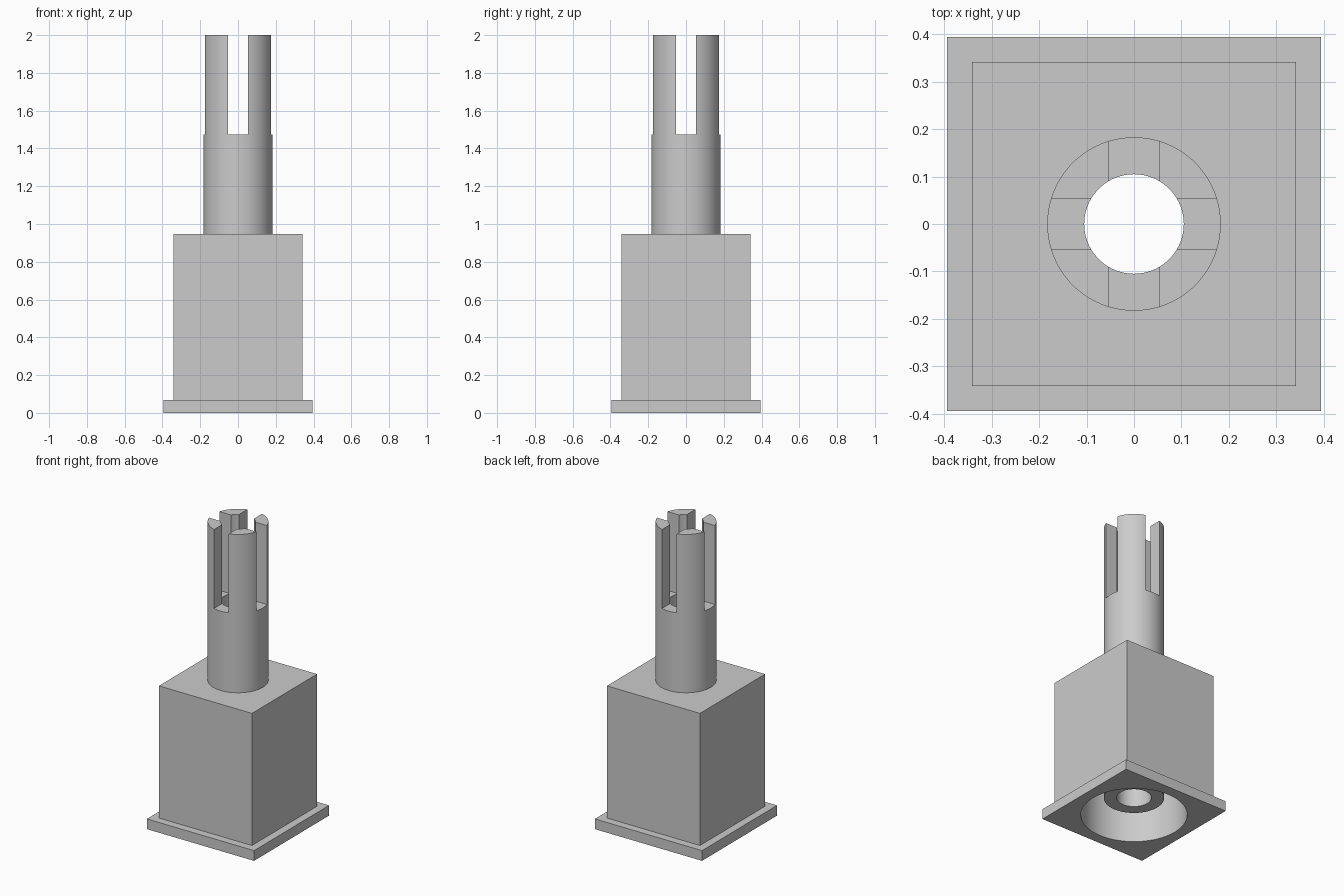
import bpy
import bmesh
import math
from mathutils import Matrix, Vector

cube = bpy.data.objects.get("Cube")
if cube:
    bpy.data.objects.remove(cube, do_unlink=True)

# Single grey material
grey = bpy.data.materials.new("plain_grey")
grey.use_nodes = True
colour = (0.6, 0.6, 0.6, 1)
grey.diffuse_color = colour
grey.node_tree.nodes["Principled BSDF"].inputs["Base Color"].default_value = colour


def finish(name, bm):
    bmesh.ops.recalc_face_normals(bm, faces=bm.faces)
    mesh = bpy.data.meshes.new(name)
    bm.to_mesh(mesh)
    bm.free()
    mesh.materials.append(grey)
    obj = bpy.data.objects.new(name, mesh)
    bpy.context.collection.objects.link(obj)
    return obj


def block(name, sx, sy, z0, z1):
    bm = bmesh.new()
    place = Matrix.Translation((0, 0, (z0 + z1) / 2)) @ Matrix.Diagonal((sx, sy, z1 - z0, 1))
    bmesh.ops.create_cube(bm, size=1, matrix=place)
    return finish(name, bm)


def lathe(name, profile, steps=96):
    """Revolve a closed (radius, z) profile around the z axis."""
    bm = bmesh.new()
    verts = [bm.verts.new((r, 0, z)) for r, z in profile]
    edges = [bm.edges.new((v, verts[i - 1])) for i, v in enumerate(verts)]
    bmesh.ops.spin(bm, geom=verts + edges, cent=Vector(), axis=(0, 0, 1),
                   angle=math.tau, steps=steps, use_merge=True)
    bmesh.ops.remove_doubles(bm, verts=bm.verts, dist=1e-5)
    return finish(name, bm)


def cylinder(name, radius, z0, z1):
    bm = bmesh.new()
    bmesh.ops.create_cone(bm, cap_ends=True, segments=96, radius1=radius, radius2=radius,
                          depth=z1 - z0, matrix=Matrix.Translation((0, 0, (z0 + z1) / 2)))
    return finish(name, bm)


def boolean(obj, tool, operation="DIFFERENCE"):
    mod = obj.modifiers.new(operation.title(), "BOOLEAN")
    mod.operation = operation
    mod.solver = "EXACT"
    mod.object = tool
    bpy.context.view_layer.objects.active = obj
    bpy.ops.object.modifier_apply(modifier=mod.name)
    bpy.data.objects.remove(tool, do_unlink=True)


def smooth(obj):
    bpy.ops.object.select_all(action="DESELECT")
    obj.select_set(True)
    bpy.context.view_layer.objects.active = obj
    bpy.ops.object.shade_smooth_by_angle(angle=math.radians(30))


# Square housing with a wide flange and a round bore open at the bottom
housing = block("housing", 0.684, 0.684, 0.03, 0.947)
boolean(housing, block("flange", 0.788, 0.788, 0, 0.068), "UNION")
boolean(housing, cylinder("bore_cutter", 0.322, -0.1, 0.88))
boolean(housing, cylinder("neck_cutter", 0.18, 0.8, 1.1))
smooth(housing)

# Hollow stem running down into the bore, its top split into four prongs
stem = lathe("slotted_stem", [(0.105, 0.12), (0.183, 0.12), (0.183, 2), (0.105, 2)])
for sx, sy in ((0.108, 0.6), (0.6, 0.108)):
    boolean(stem, block("slot_cutter", sx, sy, 1.475, 2.1))
smooth(stem)
